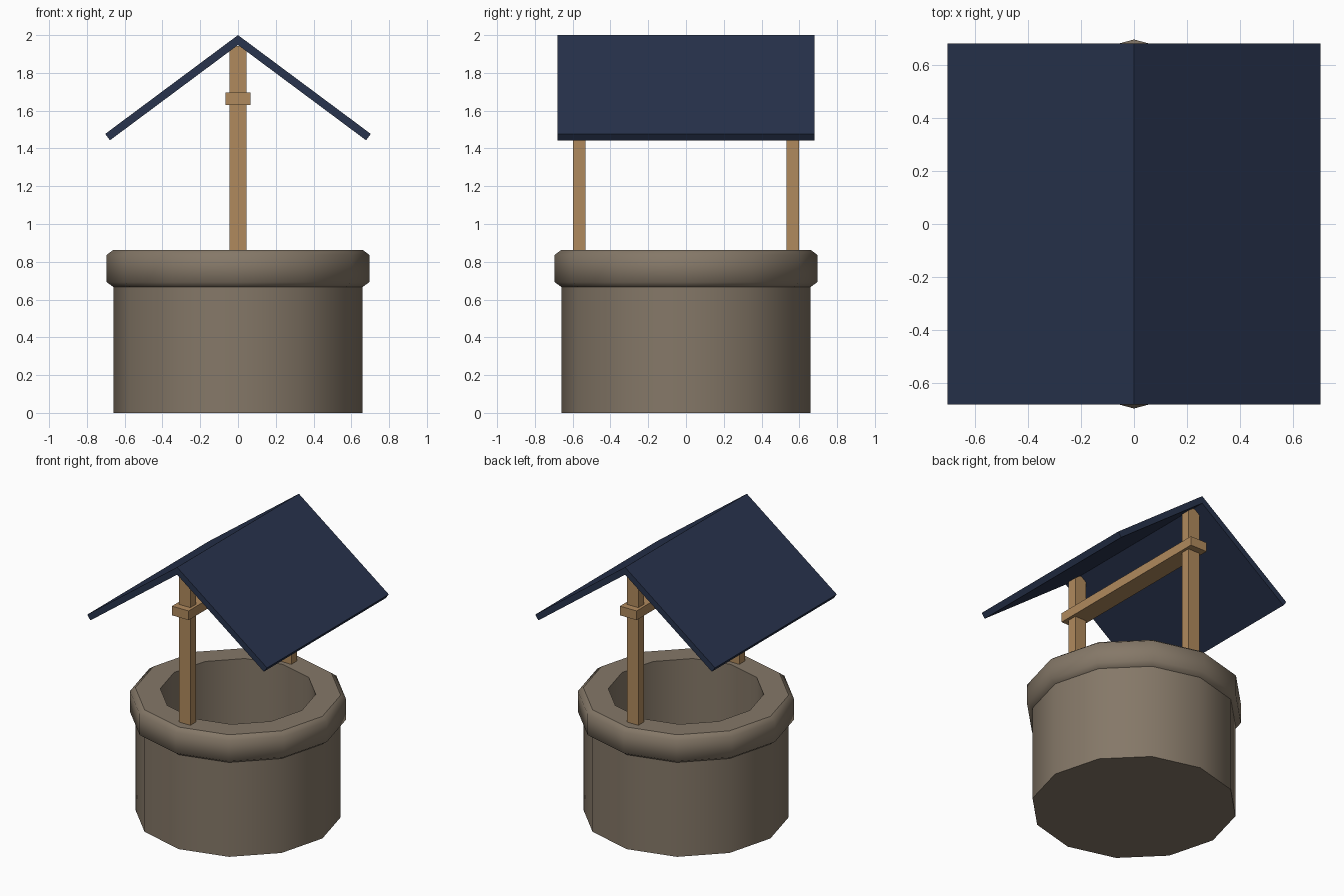
import bpy, bmesh, math

if "Cube" in bpy.data.objects:
    bpy.data.objects.remove(bpy.data.objects["Cube"])


def mat(name, rgb):
    m = bpy.data.materials.new(name)
    m.diffuse_color = (*rgb, 1.0)
    m.use_nodes = True
    m.node_tree.nodes["Principled BSDF"].inputs["Base Color"].default_value = m.diffuse_color
    return m


STONE = mat("stone", (0.235, 0.188, 0.138))
WOOD = mat("wood", (0.434, 0.254, 0.110))
ROOF = mat("roof_navy", (0.021, 0.033, 0.074))


def finish(bm, name, material):
    bmesh.ops.recalc_face_normals(bm, faces=bm.faces)
    me = bpy.data.meshes.new(name)
    bm.to_mesh(me)
    bm.free()
    me.materials.append(material)
    ob = bpy.data.objects.new(name, me)
    bpy.context.collection.objects.link(ob)
    return ob


def prism(name, profile, y0, y1, material):
    """Extrude an (x, z) outline along y."""
    bm = bmesh.new()
    a = [bm.verts.new((x, y0, z)) for x, z in profile]
    b = [bm.verts.new((x, y1, z)) for x, z in profile]
    n = len(profile)
    bm.faces.new(a)
    bm.faces.new(b)
    for i in range(n):
        j = (i + 1) % n
        bm.faces.new((a[i], a[j], b[j], b[i]))
    return finish(bm, name, material)


# Stone well: 12-sided turned profile with chamfered rim and hollow shaft
SIDES = 12
profile = [(0.66, 0), (0.66, 0.667), (0.695, 0.692), (0.695, 0.837),
           (0.66, 0.863), (0.5, 0.863), (0.5, 0.04)]
bm = bmesh.new()
rings = [[bm.verts.new((r * math.cos(math.tau * i / SIDES),
                        r * math.sin(math.tau * i / SIDES), z))
          for i in range(SIDES)] for r, z in profile]
bm.faces.new(rings[0])
bm.faces.new(rings[-1])
for k in range(len(rings) - 1):
    for i in range(SIDES):
        j = (i + 1) % SIDES
        f = bm.faces.new((rings[k][i], rings[k][j], rings[k + 1][j], rings[k + 1][i]))
        f.smooth = k != 4
# Creases: base, under the rim, top edges and shaft floor
for k in (0, 1, 4, 5, 6):
    for i in range(SIDES):
        e = bm.edges.get((rings[k][i], rings[k][(i + 1) % SIDES]))
        e.smooth = False
finish(bm, "stone_well", STONE)

# Two posts with tops trimmed to fit under the ridge
post = [(-0.045, 0.85), (0.045, 0.85), (0.045, 1.916), (0.012, 1.942),
        (-0.012, 1.942), (-0.045, 1.916)]
prism("front_post", post, -0.597, -0.531, WOOD)
prism("back_post", post, 0.531, 0.597, WOOD)

# Crossbeam through both posts
prism("crossbeam", [(-0.065, 1.63), (0.065, 1.63), (0.065, 1.695), (-0.065, 1.695)],
      -0.645, 0.645, WOOD)

# Pitched roof: one bent slab
EX, EZ, T = 0.703, 1.477, 0.042
pitch = math.atan2(2.0 - EZ, EX)
ix, iz = EX - T * math.sin(pitch), EZ - T * math.cos(pitch)
prism("roof", [(-EX, EZ), (0, 2.0), (EX, EZ), (ix, iz),
               (0, 2.0 - T / math.cos(pitch)), (-ix, iz)], -0.68, 0.68, ROOF)
